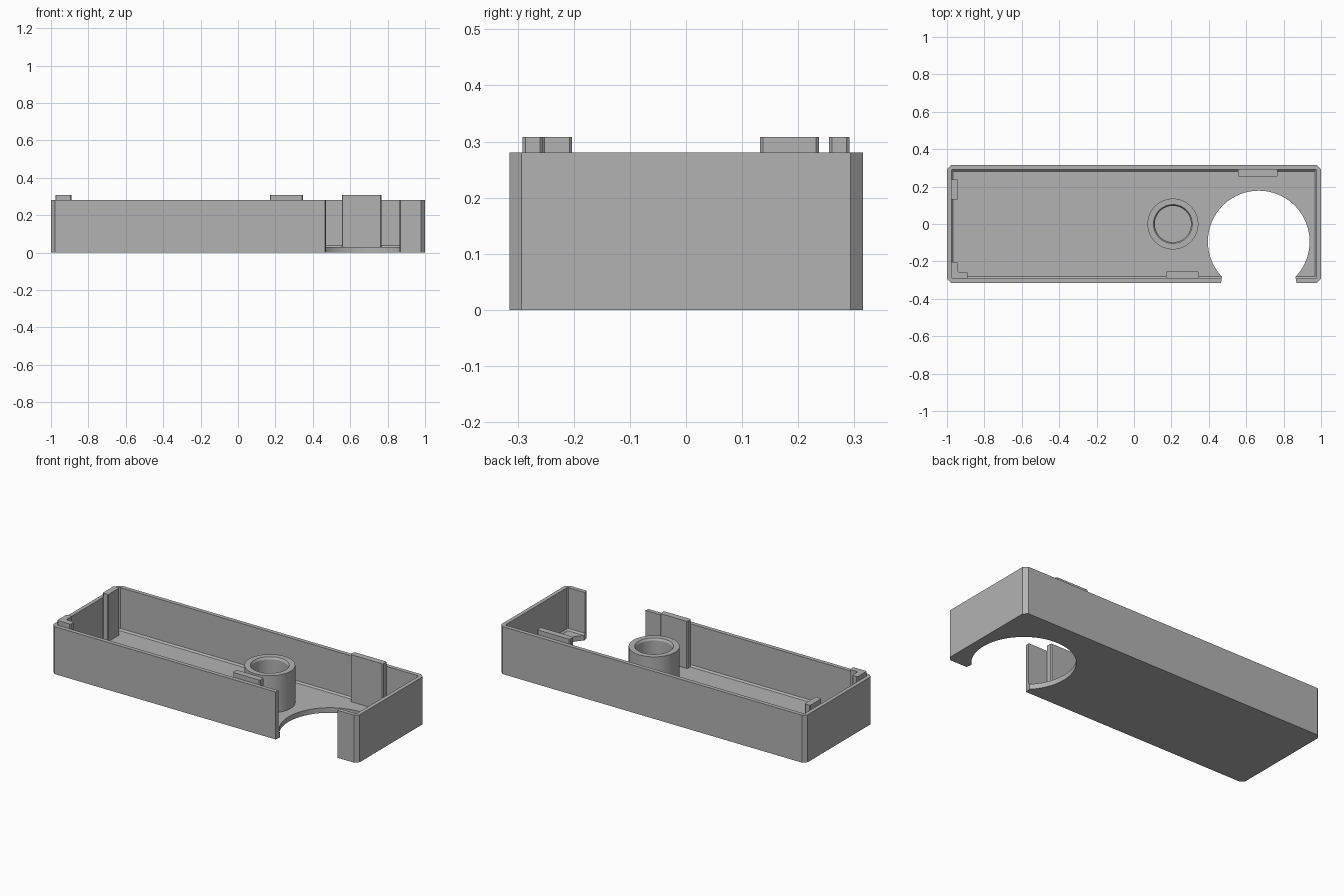
import bpy, bmesh, math

cube = bpy.data.objects.get("Cube")
if cube:
    bpy.data.objects.remove(cube, do_unlink=True)

grey = bpy.data.materials.new("plain grey")
grey.use_nodes = True
GREY = (0.45, 0.45, 0.45, 1)
grey.diffuse_color = GREY
grey.node_tree.nodes["Principled BSDF"].inputs["Base Color"].default_value = GREY

HX, HY, H = 1.0, 0.315, 0.28      # outer half sizes and height
IX, IY, FLOOR = 0.977, 0.291, 0.03  # cavity half sizes and floor level
TAB_TOP = 0.308
HOLE = (0.667, -0.094, 0.272)     # round cut-out: x, y, radius


def finish(name, bm):
    bmesh.ops.recalc_face_normals(bm, faces=bm.faces)
    mesh = bpy.data.meshes.new(name)
    bm.to_mesh(mesh)
    bm.free()
    mesh.materials.append(grey)
    obj = bpy.data.objects.new(name, mesh)
    bpy.context.collection.objects.link(obj)
    return obj


def prism(name, points, z0, z1, bevel=0.0, bottom_bevel=0.0):
    """Extrude an outline upwards, chamfering its upright or bottom edges."""
    bm = bmesh.new()
    base = bm.faces.new([bm.verts.new((x, y, z0)) for x, y in points])
    up = bmesh.ops.extrude_face_region(bm, geom=[base], use_keep_orig=True)
    for v in up["geom"]:
        if isinstance(v, bmesh.types.BMVert):
            v.co.z = z1
    bmesh.ops.recalc_face_normals(bm, faces=bm.faces)

    def chamfer(test, width):
        edges = [e for e in bm.edges if test(*(v.co.z for v in e.verts))]
        bmesh.ops.bevel(bm, geom=edges, offset=width, segments=1, affect='EDGES')

    if bevel:
        chamfer(lambda a, b: abs(a - b) > 0.01, bevel)
    if bottom_bevel:
        chamfer(lambda a, b: max(a, b) < z0 + 0.001, bottom_bevel)
    return finish(name, bm)


def rect(x0, x1, y0, y1):
    return [(x0, y0), (x1, y0), (x1, y1), (x0, y1)]


def smooth(obj):
    bpy.ops.object.select_all(action='DESELECT')
    obj.select_set(True)
    bpy.context.view_layer.objects.active = obj
    bpy.ops.object.shade_smooth_by_angle(angle=math.radians(25))


def cut(obj, cutter):
    mod = obj.modifiers.new("cut", 'BOOLEAN')
    mod.operation, mod.solver, mod.object = 'DIFFERENCE', 'EXACT', cutter
    bpy.context.view_layer.objects.active = obj
    bpy.ops.object.modifier_apply(modifier=mod.name)
    bpy.data.objects.remove(cutter, do_unlink=True)


# Open tray with chamfered corners and a small chamfer around the floor
tray = prism("tray", rect(-HX, HX, -HY, HY), 0, H, bevel=0.022)
cut(tray, prism("cavity_cutter", rect(-IX, IX, -IY, IY), FLOOR, 0.5,
                bevel=0.006, bottom_bevel=0.009))

# Round cut-out, widening through the front wall
cx, cy, r = HOLE
circle = [(cx + r * math.cos(t * math.tau / 96), cy + r * math.sin(t * math.tau / 96))
          for t in range(96)]
cut(tray, prism("round_cutter", circle, -0.1, 0.5))
mouth = [(cx - 0.208, -0.35), (cx + 0.208, -0.35), (cx + 0.196, -0.282), (cx - 0.196, -0.282)]
cut(tray, prism("mouth_cutter", mouth, -0.1, 0.5))
smooth(tray)

# Hollow round post with a chamfered bore
bm = bmesh.new()
profile = [(0.097, FLOOR), (0.097, 0.238), (0.104, 0.25), (0.136, 0.25), (0.136, FLOOR)]
ring = [bm.verts.new((0.208 + x, 0, z)) for x, z in profile]
edges = [bm.edges.new(pair) for pair in zip(ring, ring[1:])]
bmesh.ops.spin(bm, geom=ring + edges, cent=(0.208, 0, 0), axis=(0, 0, 1),
               angle=math.tau, steps=64)
bmesh.ops.remove_doubles(bm, verts=bm.verts, dist=0.0001)
smooth(finish("round_post", bm))

# Locating tabs standing against the walls
tabs = {
    "back_tab": rect(0.555, 0.768, 0.255, IY),
    "front_tab": rect(0.17, 0.347, -IY, -0.255),
    "right_tab": rect(-IX, -0.94, 0.132, 0.237),
    "corner_tab": [(-IX, -IY), (-0.89, -IY), (-0.89, -0.257), (-0.942, -0.257),
                   (-0.942, -0.203), (-IX, -0.203)],
}
for name, outline in tabs.items():
    prism(name, outline, FLOOR - 0.005, TAB_TOP, bevel=0.005)
